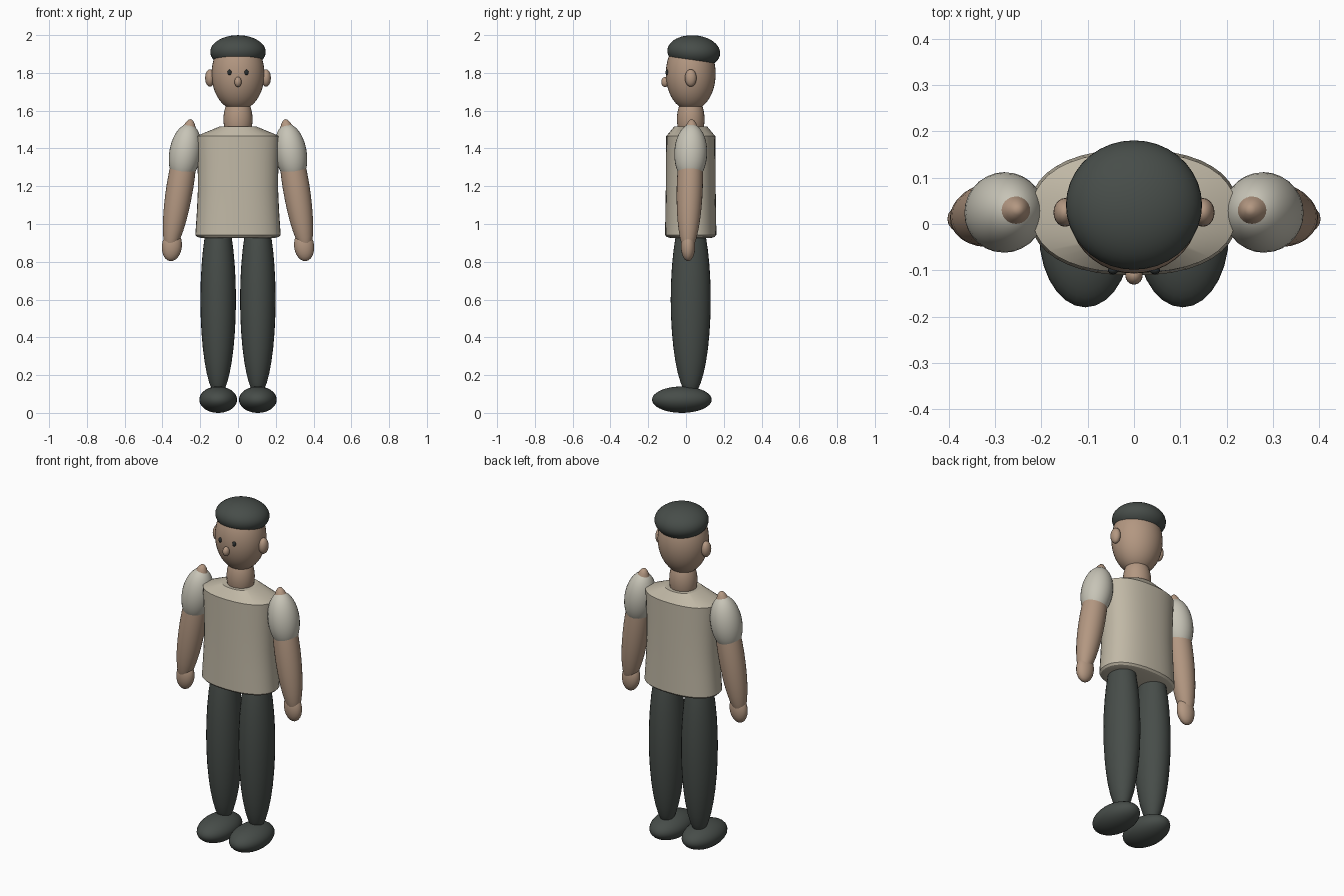
import bpy, bmesh, math

if "Cube" in bpy.data.objects:
    bpy.data.objects.remove(bpy.data.objects["Cube"])


def material(name, rgb):
    m = bpy.data.materials.new(name)
    m.diffuse_color = (*rgb, 1)
    m.use_nodes = True
    m.node_tree.nodes["Principled BSDF"].inputs["Base Color"].default_value = m.diffuse_color
    return m


SKIN = material("skin tan", (0.45, 0.31, 0.22))
SHIRT = material("shirt beige", (0.53, 0.48, 0.38))
SLEEVE = material("sleeve cream", (0.57, 0.55, 0.47))
DARK = material("dark grey green", (0.063, 0.074, 0.067))
EYE = material("eye black", (0.025, 0.03, 0.03))


def smooth(obj, angle=30):
    bpy.ops.object.select_all(action='DESELECT')
    bpy.context.view_layer.objects.active = obj
    obj.select_set(True)
    bpy.ops.object.shade_smooth_by_angle(angle=math.radians(angle))


def ellipsoid(name, loc, radii, mat, rot=(0, 0, 0), seg=28, rings=18):
    bpy.ops.mesh.primitive_uv_sphere_add(segments=seg, ring_count=rings, radius=1,
                                         location=loc, rotation=rot)
    obj = bpy.context.object
    obj.name = name
    for v in obj.data.vertices:
        v.co = [c * r for c, r in zip(v.co, radii)]
    obj.data.materials.append(mat)
    smooth(obj, 50)
    return obj


def loft(name, rings, mat, cy, power=2.0, n=40):
    """Stack of (z, half width, half depth) rounded sections, capped at both ends."""
    bm = bmesh.new()
    loops = []
    for z, rx, ry in rings:
        loop = []
        for i in range(n):
            c, s = math.cos(2 * math.pi * i / n), math.sin(2 * math.pi * i / n)
            x = math.copysign(abs(c) ** (2 / power), c) * rx
            y = math.copysign(abs(s) ** (2 / power), s) * ry
            loop.append(bm.verts.new((x, cy + y, z)))
        loops.append(loop)
    for a, b in zip(loops, loops[1:]):
        for i in range(n):
            j = (i + 1) % n
            bm.faces.new((a[i], a[j], b[j], b[i]))
    bm.faces.new(loops[0][::-1])
    bm.faces.new(loops[-1])
    mesh = bpy.data.meshes.new(name)
    bm.to_mesh(mesh)
    bm.free()
    obj = bpy.data.objects.new(name, mesh)
    bpy.context.collection.objects.link(obj)
    mesh.materials.append(mat)
    smooth(obj)
    return obj


CY = 0.025  # depth of the body axis

# Head, neck and cap
ellipsoid("head", (0, CY, 1.795), (0.14, 0.132, 0.195), SKIN, seg=36, rings=24)
ellipsoid("neck", (0, CY, 1.555), (0.077, 0.073, 0.13), SKIN)
ellipsoid("cap", (0, 0.041, 1.911), (0.147, 0.14, 0.088), DARK,
          rot=(math.radians(-4), 0, 0), seg=36, rings=24)
ellipsoid("nose", (0, -0.11, 1.752), (0.019, 0.021, 0.027), SKIN, seg=16, rings=10)

# Torso with sloping shoulders
loft("torso", [(0.925, 0.19, 0.105), (0.932, 0.217, 0.127), (0.942, 0.226, 0.136),
               (1.06, 0.218, 0.134), (1.19, 0.212, 0.132), (1.33, 0.214, 0.131),
               (1.465, 0.221, 0.130), (1.515, 0.10, 0.088)],
     SHIRT, CY, power=2.3)

# Mirrored parts
for s, side in ((-1, "right"), (1, "left")):
    tilt = (-0.03, -0.16 * s, 0)
    ellipsoid(side + "_ear", (0.149 * s, CY, 1.773), (0.025, 0.031, 0.046), SKIN,
              seg=20, rings=12)
    ellipsoid(side + "_eye", (0.045 * s, -0.1, 1.803), (0.011, 0.009, 0.014), EYE,
              seg=14, rings=8)
    ellipsoid(side + "_arm", (0.307 * s, 0.02, 1.2), (0.071, 0.069, 0.36), SKIN, tilt)
    ellipsoid(side + "_sleeve", (0.28 * s, CY, 1.375), (0.084, 0.087, 0.156), SLEEVE, tilt)
    ellipsoid(side + "_hand", (0.35 * s, 0.011, 0.883), (0.053, 0.038, 0.08), SKIN,
              (0, -0.12 * s, 0), seg=20, rings=12)
    ellipsoid(side + "_leg", (0.105 * s, CY, 0.6), (0.094, 0.106, 0.51), DARK)
    ellipsoid(side + "_shoe", (0.105 * s, -0.022, 0.07), (0.1, 0.158, 0.07), DARK)
